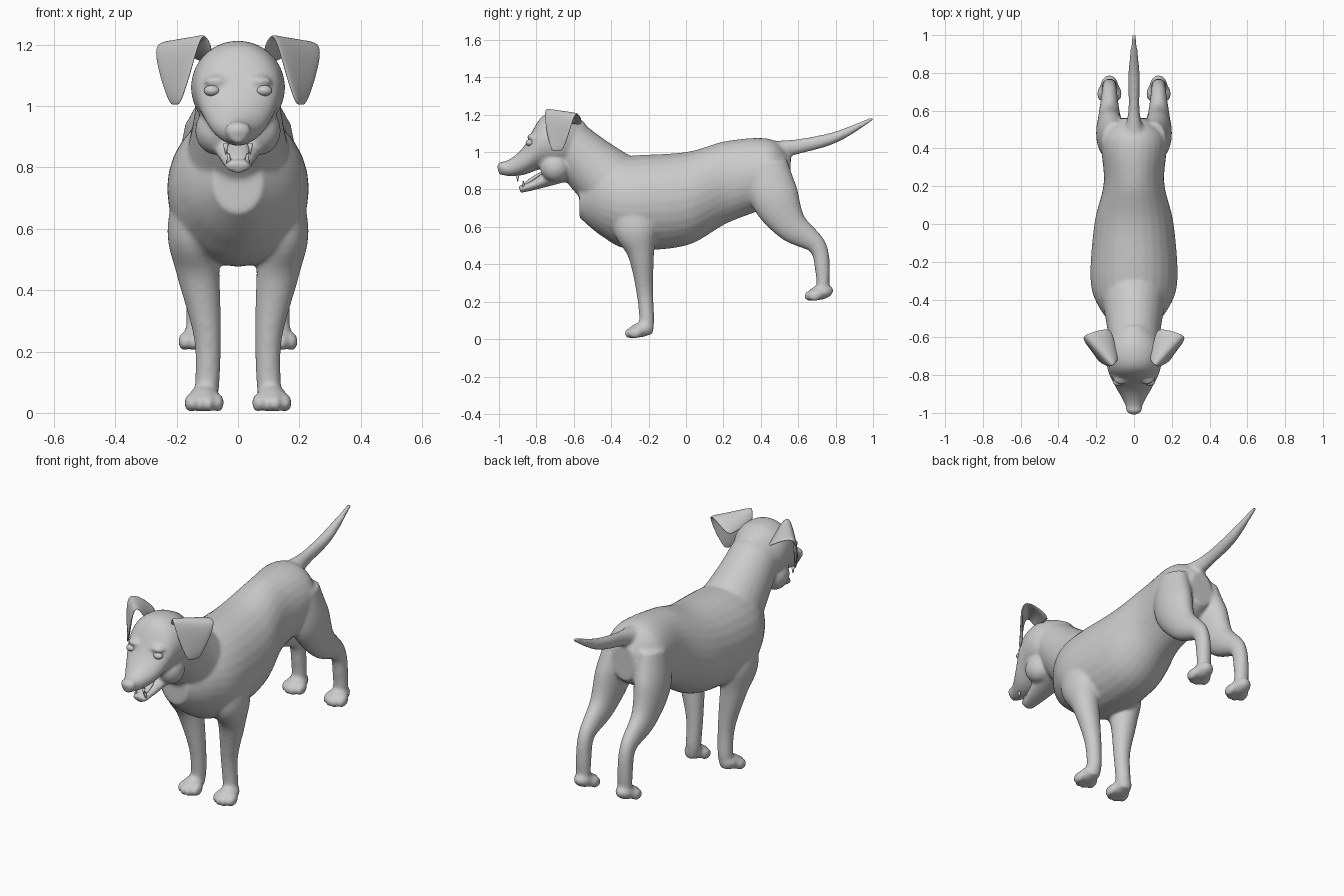
import bpy
import bmesh
from math import cos, sin, pi
from mathutils import Vector, Matrix

cube = bpy.data.objects.get("Cube")
if cube:
    bpy.data.objects.remove(cube, do_unlink=True)

GREY = (.6, .6, .6, 1)
coat = bpy.data.materials.new("plain grey")
coat.use_nodes = True
coat.diffuse_color = GREY
coat.node_tree.nodes["Principled BSDF"].inputs["Base Color"].default_value = GREY


def finish(name, bm):
    """Turn a bmesh into a named, smooth-shaded grey object."""
    bmesh.ops.recalc_face_normals(bm, faces=bm.faces)
    mesh = bpy.data.meshes.new(name)
    bm.to_mesh(mesh)
    bm.free()
    mesh.materials.append(coat)
    for poly in mesh.polygons:
        poly.use_smooth = True
    obj = bpy.data.objects.new(name, mesh)
    bpy.context.scene.collection.objects.link(obj)
    return obj


def mirrored(obj):
    """Add the matching part on the other side."""
    obj.modifiers.new("mirror", 'MIRROR')
    return obj


def spline(before, start, end, after, t):
    """Smooth curve from start to end, steered by its neighbours."""
    leave = (end - before) / 2
    arrive = (after - start) / 2
    ease = t * t * (3 - 2 * t)
    return (start.lerp(end, ease) + leave * t * (1 - t) ** 2
            - arrive * t * t * (1 - t))


def loft(bm, stations, side=1, upright=False, steps=6, sides=28):
    """Closed tube through stations of (x, y, z, half width, half depth)."""
    points = [Vector(station) for station in stations]
    padded = [points[0], *points, points[-1]]
    path = [spline(*padded[i:i + 4], step / steps)
            for i in range(len(points) - 1) for step in range(steps)]
    path.append(points[-1])
    rings = []
    for i, point in enumerate(path):
        tangent = (path[min(i + 1, len(path) - 1)] - path[max(i - 1, 0)]).to_3d()
        across = tangent.cross(Vector((1, 0, 0))).normalized()
        if upright:
            across = Vector((0, 0, 1))
        ring = []
        for j in range(sides):
            angle = 2 * pi * j / sides
            corner = point.to_3d() + across * point[4] * sin(angle)
            corner.x = side * (corner.x + point[3] * cos(angle))
            ring.append(bm.verts.new(corner))
        rings.append(ring)
    for ring, following in zip(rings, rings[1:]):
        for j in range(sides):
            bm.faces.new((ring[j - 1], ring[j], following[j], following[j - 1]))
    bm.faces.new(rings[0])
    bm.faces.new(rings[-1])


def spine(bm, stations, upright=False):
    """Loft on the centre line from (y, z, half width, half depth)."""
    loft(bm, [(0, *station) for station in stations], upright=upright)


def blob(bm, centre, radii, tilt=0):
    matrix = (Matrix.Translation(centre) @ Matrix.Rotation(tilt, 4, 'X')
              @ Matrix.Diagonal((*radii, 1)))
    bmesh.ops.create_uvsphere(bm, u_segments=24, v_segments=14, radius=1, matrix=matrix)


def paw(bm, side, x, y, z):
    """Paw whose toes start at y and whose sole rests at z."""
    blob(bm, (side * x, y + .09, z + .05), (.05, .07, .04), .2)
    for toe in range(4):
        setback = .06 if toe in (0, 3) else .04
        spread = (toe - 1.5) * .03
        blob(bm, (side * (x + spread), y + setback, z + .033), (.02, .04, .03), .2)


body = bmesh.new()

# Torso, from chest to rump
spine(body, [(-.57, .75, .08, .1), (-.45, .75, .18, .2), (-.3, .73, .23, .25),
             (0, .75, .21, .25), (.22, .84, .16, .22), (.45, .89, .17, .18),
             (.56, .88, .07, .1)], upright=True)

# Neck
spine(body, [(-.3, .75, .19, .2), (-.5, .92, .15, .16), (-.64, 1.06, .13, .13)])

# Skull, muzzle and nose
spine(body, [(-.54, 1.06, .08, .1), (-.65, 1.06, .15, .15), (-.77, 1.05, .14, .14),
             (-.86, .96, .1, .08), (-.93, .92, .06, .05), (-1, .91, .03, .03)],
      upright=True)
blob(body, (0, -.98, .92), (.045, .03, .03))

# Lower jaw
spine(body, [(-.65, .9, .1, .06), (-.8, .83, .06, .03), (-.89, .8, .04, .02)])

# Tail
spine(body, [(.46, 1.01, .06, .05), (.6, 1.03, .03, .04), (.8, 1.08, .03, .03),
             (1, 1.18, .01, .01)])

for side in (1, -1):
    # Cheek and brow
    blob(body, (side * .07, -.7, .92), (.07, .08, .08))
    blob(body, (side * .07, -.82, 1.08), (.04, .03, .02))
    # Front leg
    loft(body, [(.12, -.3, .8, .07, .1), (.15, -.27, .6, .08, .12),
                (.13, -.24, .45, .07, .07), (.1, -.22, .25, .045, .045),
                (.1, -.21, .1, .04, .04), (.11, -.22, .03, .04, .04)], side)
    paw(body, side, .11, -.33, 0)
    # Hind leg
    loft(body, [(.1, .44, .95, .07, .1), (.12, .47, .77, .08, .13),
                (.13, .56, .61, .06, .09), (.13, .7, .5, .04, .05),
                (.13, .73, .37, .04, .04), (.13, .73, .24, .04, .03)], side)
    paw(body, side, .13, .63, .2)

# Fuse the limbs and head into one soft skin
dog = finish("body", body)
remesh = dog.modifiers.new("fuse", 'REMESH')
remesh.mode = 'VOXEL'
remesh.voxel_size = .009
remesh.use_smooth_shade = True
soften = dog.modifiers.new("soften", 'SMOOTH')
soften.iterations = 9

# Folded ears: front and back ends of the root, crest, fold, flap and tip
ear_rows = [((.08, -.72, 1.17), (.12, -.55, 1.14)),
            ((.1, -.74, 1.23), (.19, -.56, 1.19)),
            ((.12, -.76, 1.23), (.28, -.59, 1.22)),
            ((.15, -.75, 1.12), (.26, -.62, 1.11)),
            ((.19, -.72, 1), (.22, -.66, 1))]
bm = bmesh.new()
columns = 4
grid = [[bm.verts.new(Vector(front).lerp(Vector(back), k / (columns - 1)))
         for k in range(columns)] for front, back in ear_rows]
for upper, lower in zip(grid, grid[1:]):
    for k in range(columns - 1):
        bm.faces.new((upper[k], upper[k + 1], lower[k + 1], lower[k]))
ears = finish("ears", bm)
thickness = ears.modifiers.new("thickness", 'SOLIDIFY')
thickness.thickness = .016
thickness.offset = 0
rounding = ears.modifiers.new("rounding", 'SUBSURF')
rounding.levels = rounding.render_levels = 3
mirrored(ears)

# Eyes
bm = bmesh.new()
blob(bm, (.085, -.835, 1.05), (.026, .022, .018))
mirrored(finish("eyes", bm))

# Tongue
bm = bmesh.new()
blob(bm, (0, -.82, .855), (.035, .07, .012), .6)
finish("tongue", bm)

# Canine teeth, upper and lower
bm = bmesh.new()
for centre, turn in (((.04, -.9, .86), pi), ((.03, -.87, .83), 0)):
    bmesh.ops.create_cone(bm, segments=12, radius1=.009, radius2=.002, depth=.035,
                          cap_ends=True, matrix=Matrix.Translation(centre)
                          @ Matrix.Rotation(turn, 4, 'X'))
mirrored(finish("canine_teeth", bm))
